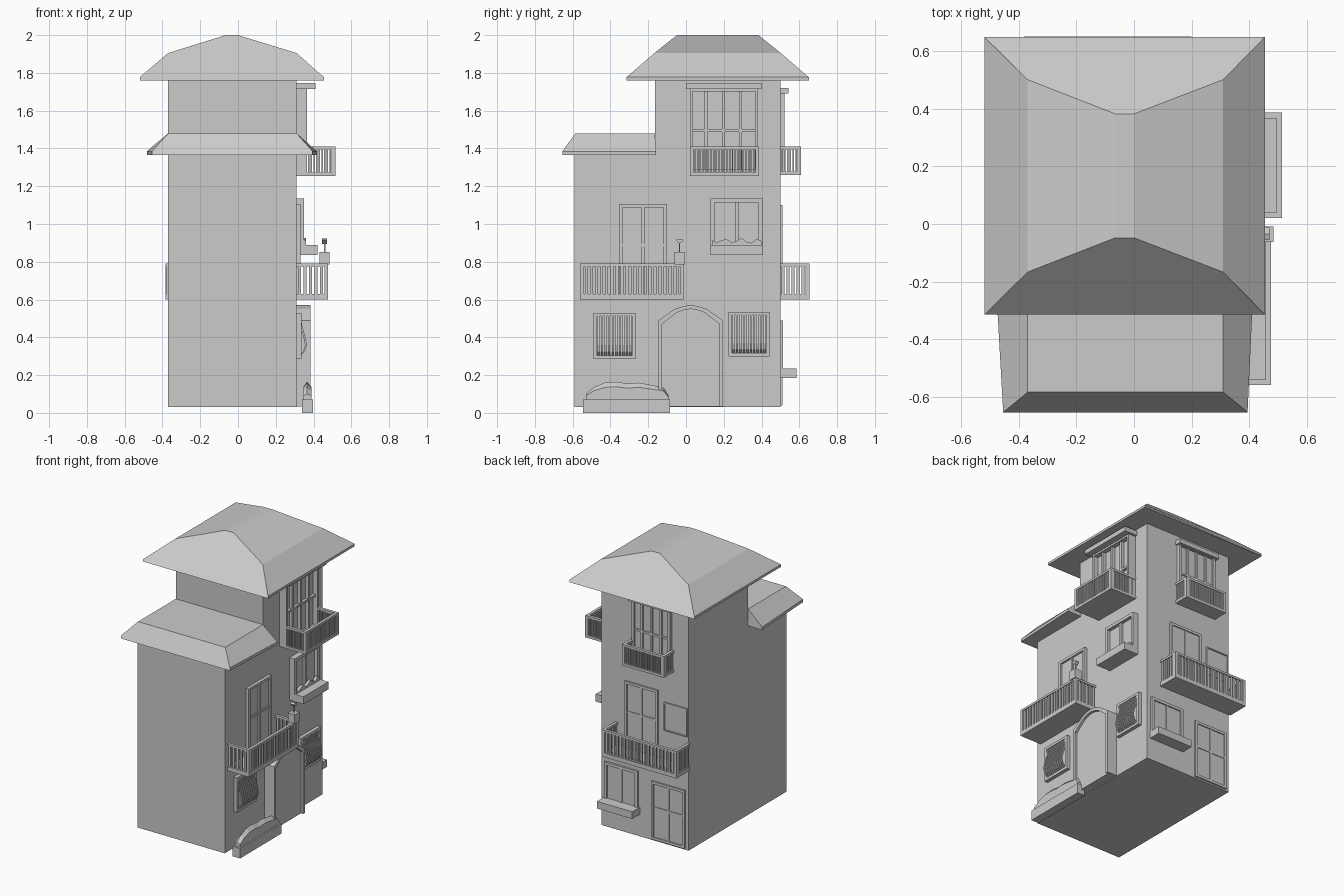
import bpy, bmesh

if "Cube" in bpy.data.objects:
    bpy.data.objects.remove(bpy.data.objects["Cube"])

WALL_X, WALL_Y = 0.31, 0.50   # decorated right wall and back wall


def place(face, u, d, z):
    """u runs along the wall, d is the distance out of it."""
    return (WALL_X + d, u, z) if face == "R" else (u, WALL_Y + d, z)


def finish(name, bm):
    bmesh.ops.recalc_face_normals(bm, faces=bm.faces)
    me = bpy.data.meshes.new(name)
    bm.to_mesh(me)
    bm.free()
    ob = bpy.data.objects.new(name, me)
    bpy.context.collection.objects.link(ob)
    return ob


def loft(bm, a, b):
    """Solid between two matching outlines."""
    va, vb = [bm.verts.new(p) for p in a], [bm.verts.new(p) for p in b]
    n = len(va)
    bm.faces.new(va)
    bm.faces.new(vb[::-1])
    for i in range(n):
        j = (i + 1) % n
        bm.faces.new((va[i], vb[i], vb[j], va[j]))


def box(bm, face, u0, u1, d0, d1, z0, z1):
    ring = [(u0, z0), (u1, z0), (u1, z1), (u0, z1)]
    loft(bm, [place(face, u, d0, z) for u, z in ring], [place(face, u, d1, z) for u, z in ring])


def slab(bm, face, outline, d0, d1):
    """Outline in the wall plane, extruded outwards."""
    loft(bm, [place(face, u, d0, z) for u, z in outline], [place(face, u, d1, z) for u, z in outline])


def single_box(name, *args):
    bm = bmesh.new()
    box(bm, *args)
    return finish(name, bm)


def opening(name, face, u0, u1, z0, z1, depth, w=0.018, uprights=(0.5,), bars=()):
    """Frame, recessed pane and glazing bars; bar positions are fractions."""
    bm = bmesh.new()
    box(bm, face, u0, u0 + w, -0.01, depth, z0, z1)
    box(bm, face, u1 - w, u1, -0.01, depth, z0, z1)
    box(bm, face, u0 + w, u1 - w, -0.01, depth, z1 - w, z1)
    box(bm, face, u0 + w, u1 - w, -0.01, depth, z0, z0 + w)
    box(bm, face, u0 + w, u1 - w, -0.01, depth * 0.4, z0 + w, z1 - w)
    for f in uprights:
        c = u0 + (u1 - u0) * f
        box(bm, face, c - w * 0.45, c + w * 0.45, 0, depth * 0.8, z0 + w, z1 - w)
    for f in bars:
        c = z0 + (z1 - z0) * f
        box(bm, face, u0 + w, u1 - w, 0, depth * 0.75, c - w * 0.4, c + w * 0.4)
    finish(name, bm)


def balcony(name, face, u0, u1, d1, z0, z1, pitch, floor=0.03):
    bm = bmesh.new()
    t = 0.02
    box(bm, face, u0, u1, 0, d1, z0, z0 + floor)
    rail = z1 - 0.015
    box(bm, face, u0, u1, d1 - t, d1, rail, z1)
    for u in (u0, u1 - t):
        box(bm, face, u, u + t, 0, d1 - t, rail, z1)
        box(bm, face, u, u + t, d1 - t, d1, z0 + floor, rail)
    n = round((u1 - u0 - 2 * t) / pitch)
    step = (u1 - u0 - 2 * t) / n
    for i in range(n):
        c = u0 + t + (i + 0.5) * step
        box(bm, face, c - step * 0.27, c + step * 0.27, d1 - 0.016, d1 - 0.004, z0 + floor, rail)
    m = max(3, round((d1 - t) / pitch))
    step = (d1 - t) / m
    for i in range(m):
        c = (i + 0.5) * step
        for u in (u0 + 0.004, u1 - 0.016):
            box(bm, face, u, u + 0.012, c - step * 0.27, c + step * 0.27, z0 + floor, rail)
    finish(name, bm)


def grille_window(name, u0, u1, z0, z1):
    """Framed window with bars that belly outwards near the bottom."""
    opening(name, "R", u0, u1, z0, z1, 0.025, 0.018, uprights=())
    bm = bmesh.new()
    h = z1 - z0 - 0.03
    prof = [(0.02, 1), (0.03, 0.75), (0.045, 0.5), (0.055, 0.28), (0.045, 0.12), (0.02, 0)]
    outline = [(d, z0 + 0.015 + f * h) for d, f in prof]
    outline += [(d - 0.01, z) for d, z in outline[::-1]]
    n = 10
    step = (u1 - u0 - 0.036) / n
    for i in range(n):
        c = u0 + 0.018 + (i + 0.5) * step
        a, b = c - step * 0.28, c + step * 0.28
        loft(bm, [place("R", a, d, z) for d, z in outline], [place("R", b, d, z) for d, z in outline])
    finish(name + "_bars", bm)


# L-shaped house body with low front block and taller rear tower
profile = [(-0.59, 0.03), (0.50, 0.03), (0.50, 1.765), (-0.165, 1.765), (-0.165, 1.40), (-0.59, 1.40)]
bm = bmesh.new()
loft(bm, [(-0.37, y, z) for y, z in profile], [(0.31, y, z) for y, z in profile])
finish("house_body", bm)

# Upper roof: curved gambrel section with sloping hips at both ends
section = [(-0.52, 1.76), (-0.52, 1.777), (-0.37, 1.905), (-0.065, 2.0),
           (0.0, 2.0), (0.31, 1.905), (0.455, 1.777), (0.455, 1.76)]
inset = [0, 0, 0.148, 0.267, 0.267, 0.148, 0, 0]
bm = bmesh.new()
loft(bm, [(x, -0.315 + s, z) for (x, z), s in zip(section, inset)],
     [(x, 0.65 - s, z) for (x, z), s in zip(section, inset)])
finish("upper_roof", bm)

# Lower roof over the front block
bm = bmesh.new()
section = [(1.365, 0), (1.385, 0), (1.48, 1), (1.48, 1), (1.385, 0), (1.365, 0)]
front_x = [-0.455, -0.455, -0.37, 0.31, 0.395, 0.395]
back_x = [-0.483, -0.483, -0.37, 0.31, 0.418, 0.418]
loft(bm, [(x, -0.585 if s else -0.655, z) for x, (z, s) in zip(front_x, section)],
     [(x, -0.165 if s else -0.158, z) for x, (z, s) in zip(back_x, section)])
finish("lower_roof", bm)

# Right wall, top floor
opening("right_top_door", "R", 0.02, 0.382, 1.27, 1.72, 0.055, 0.018, (0.24, 0.49, 0.74), (0.5,))
single_box("right_top_lintel", "R", 0.0, 0.40, 0, 0.10, 1.715, 1.747)
balcony("right_top_balcony", "R", 0.02, 0.387, 0.205, 1.255, 1.41, 0.0145, 0.018)

# Right wall, middle floor
opening("right_mid_window", "R", 0.13, 0.407, 0.835, 1.135, 0.04, 0.022)
opening("right_mid_door", "R", -0.355, -0.10, 0.60, 1.105, 0.022, 0.018, (0.5,), (0.57,))
balcony("right_mid_balcony", "R", -0.56, -0.01, 0.167, 0.60, 0.79, 0.027)
single_box("window_planter", "R", 0.13, 0.407, 0, 0.11, 0.835, 0.888)
bm = bmesh.new()
tops = [0.915, 0.9, 0.915, 0.92, 0.9, 0.91, 0.925, 0.905, 0.9, 0.92, 0.91]
leaves = [(0.137 + i * 0.0263, z) for i, z in enumerate(tops)]
slab(bm, "R", leaves + [(0.40, 0.88), (0.137, 0.88)], 0.03, 0.05)
finish("window_plants", bm)

# Flower pot standing on the balcony rail
bm = bmesh.new()
box(bm, "R", -0.062, -0.008, 0.122, 0.175, 0.785, 0.852)
box(bm, "R", -0.038, -0.031, 0.145, 0.152, 0.85, 0.91)
slab(bm, "R", [(-0.055, 0.915), (-0.034, 0.895), (-0.012, 0.915), (-0.034, 0.922)], 0.135, 0.162)
finish("flower_pot", bm)

# Right wall, ground floor
grille_window("grille_window_front", -0.49, -0.267, 0.285, 0.53)
grille_window("grille_window_rear", 0.225, 0.443, 0.298, 0.535)
arch = [(-0.145, 0.035), (-0.145, 0.49), (-0.11, 0.515), (-0.06, 0.55), (-0.01, 0.566), (0.025, 0.57),
        (0.06, 0.566), (0.11, 0.55), (0.16, 0.515), (0.195, 0.49), (0.195, 0.035)]
inner = [(0.025 + (u - 0.025) * 0.89, z if z < 0.1 else z - 0.02) for u, z in arch]
bm = bmesh.new()
for i in range(len(arch) - 1):
    slab(bm, "R", [arch[i], arch[i + 1], inner[i + 1], inner[i]], -0.01, 0.075)
finish("arch_surround", bm)
bm = bmesh.new()
slab(bm, "R", inner, -0.01, 0.058)
finish("arch_door", bm)
single_box("ground_planter", "R", -0.545, -0.085, 0.03, 0.088, 0.0, 0.07)
shrub = [(-0.53, 0.06), (-0.53, 0.10), (-0.49, 0.135), (-0.43, 0.16), (-0.37, 0.165), (-0.31, 0.155),
         (-0.25, 0.16), (-0.17, 0.145), (-0.12, 0.135), (-0.092, 0.09), (-0.092, 0.06)]
bm = bmesh.new()
for d0, d1 in ((0.055, 0.036), (0.055, 0.078)):
    loft(bm, [place("R", u, d0, z) for u, z in shrub],
         [place("R", u, d1, 0.06 + (z - 0.06) * 0.75) for u, z in shrub])
finish("ground_shrub", bm)

# Back wall, top floor
opening("back_top_door", "B", -0.24, 0.06, 1.27, 1.705, 0.022, 0.018, (0.25, 0.5, 0.75), (0.5,))
single_box("back_top_lintel", "B", -0.255, 0.072, 0, 0.042, 1.69, 1.72)
balcony("back_top_balcony", "B", -0.255, 0.072, 0.11, 1.26, 1.41, 0.0145, 0.018)

# Back wall, middle floor
opening("back_mid_door", "B", -0.135, 0.122, 0.60, 1.10, 0.012, 0.018, (0.5,), (0.57,))
opening("back_small_window", "B", -0.36, -0.183, 0.83, 1.03, 0.01, 0.008, ())
balcony("back_mid_balcony", "B", -0.383, 0.20, 0.153, 0.60, 0.79, 0.027)

# Back wall, ground floor
opening("back_ground_window", "B", 0.02, 0.28, 0.20, 0.49, 0.014, 0.02)
single_box("back_window_sill", "B", 0.01, 0.285, 0, 0.085, 0.185, 0.235)
opening("back_ground_door", "B", -0.345, -0.085, 0.04, 0.45, 0.012, 0.018, (0.5,), (0.55,))
